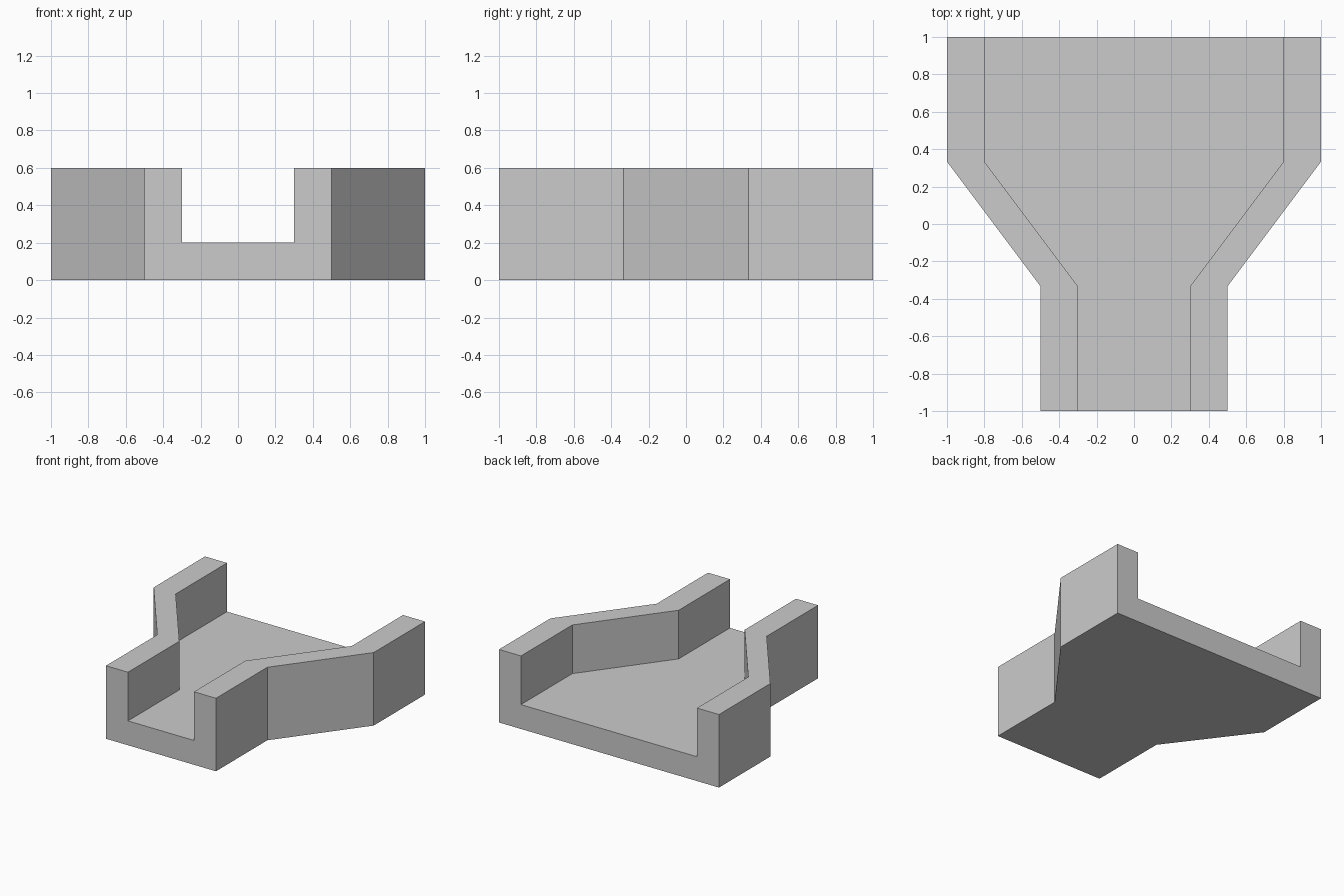
import bpy
import bmesh

cube = bpy.data.objects.get("Cube")
if cube:
    bpy.data.objects.remove(cube, do_unlink=True)

WALL, FLOOR, HEIGHT = 0.2, 0.2, 0.6
# Stations along the channel: (y, outer half width)
STATIONS = [(-1, 0.5), (-1 / 3, 0.5), (1 / 3, 1), (1, 1)]

grey = bpy.data.materials.new("light grey")
grey.use_nodes = True
colour = (0.6, 0.6, 0.6, 1)
grey.diffuse_color = colour
grey.node_tree.nodes["Principled BSDF"].inputs["Base Color"].default_value = colour


def channel_section(bm, y, outer):
    """One U-shaped cross-section, anticlockwise seen from the front."""
    inner = outer - WALL
    half = [(outer, 0), (outer, HEIGHT), (inner, HEIGHT), (inner, FLOOR)]
    profile = half + [(-x, z) for x, z in reversed(half)]
    return [bm.verts.new((x, y, z)) for x, z in profile]


# Widening channel: U sections joined into walls, floor and underside
bm = bmesh.new()
rings = [channel_section(bm, y, w) for y, w in STATIONS]
for a, b in zip(rings, rings[1:]):
    for i in range(len(a)):
        j = (i + 1) % len(a)
        bm.faces.new((a[i], b[i], b[j], a[j]))

# Open ends: close the cut through the two walls and the floor
bm.faces.new(rings[0])
bm.faces.new(rings[-1][::-1])
bmesh.ops.recalc_face_normals(bm, faces=bm.faces[:])

mesh = bpy.data.meshes.new("widening_channel")
bm.to_mesh(mesh)
bm.free()
mesh.materials.append(grey)
channel = bpy.data.objects.new("widening_channel", mesh)
bpy.context.collection.objects.link(channel)
